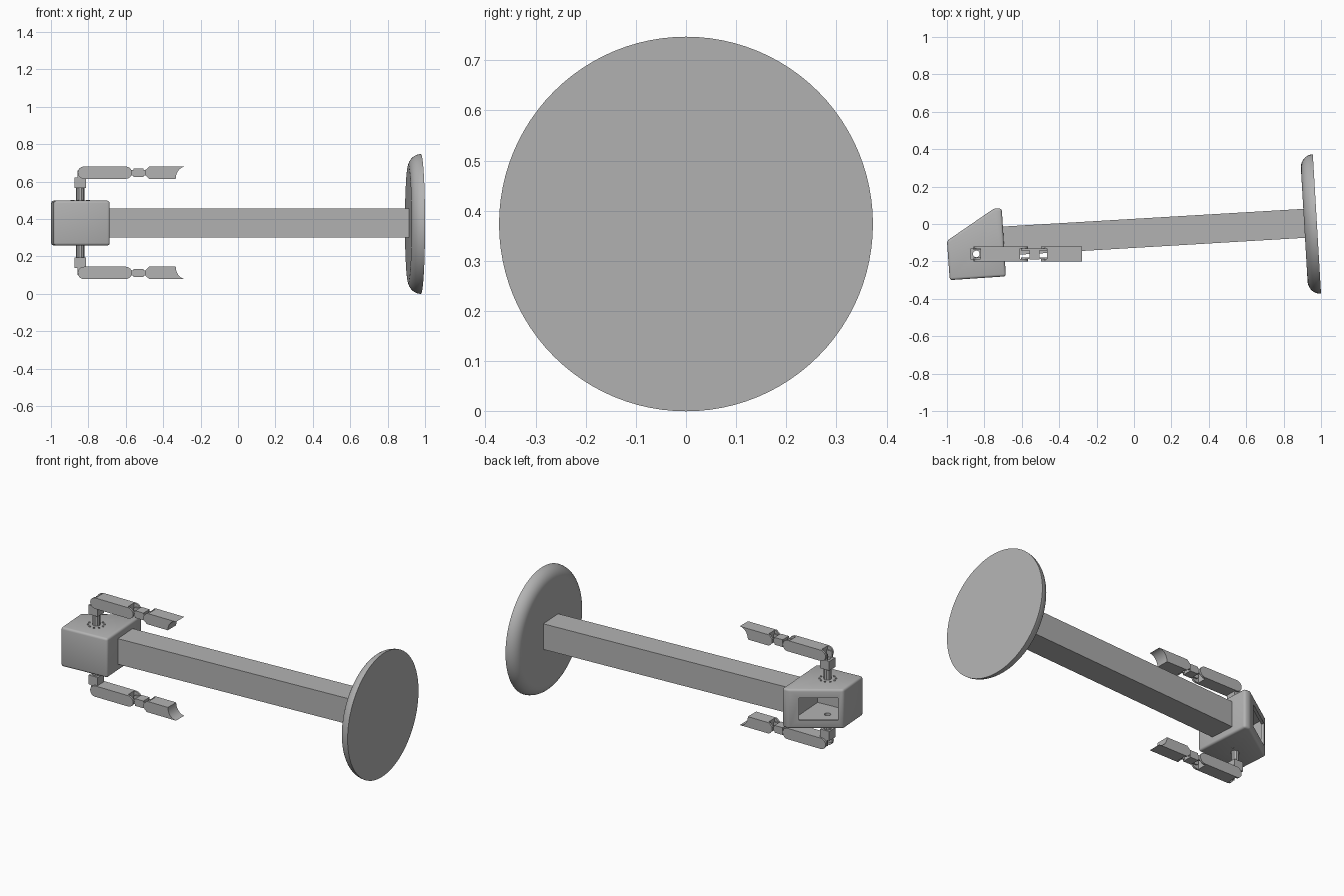
import bpy, bmesh, math
from mathutils import Vector, Matrix

if "Cube" in bpy.data.objects:
    bpy.data.objects.remove(bpy.data.objects["Cube"])

grey = bpy.data.materials.new("plain grey")
grey.use_nodes = True
grey.diffuse_color = (0.45, 0.45, 0.45, 1)
grey.node_tree.nodes["Principled BSDF"].inputs["Base Color"].default_value = grey.diffuse_color

MID = 0.38                   # height of the arms' mirror plane
PX, PY = -0.843, -0.16       # shoulder pivot and arm centre line


def add(name, bm):
    bmesh.ops.recalc_face_normals(bm, faces=bm.faces[:])
    mesh = bpy.data.meshes.new(name)
    bm.to_mesh(mesh)
    bm.free()
    mesh.materials.append(grey)
    ob = bpy.data.objects.new(name, mesh)
    bpy.context.collection.objects.link(ob)
    return ob


def prism(name, pts, a, b, place):
    """Extrude a flat outline between depths a and b; place maps (u, v, depth) to space."""
    bm = bmesh.new()
    lo, hi = ([bm.verts.new(place(u, v, d)) for u, v in pts] for d in (a, b))
    bm.faces.new(lo)
    bm.faces.new(hi)
    n = len(pts)
    for i in range(n):
        j = (i + 1) % n
        bm.faces.new((lo[i], lo[j], hi[j], hi[i]))
    return add(name, bm)


def upright(u, v, d):
    return (u, v, d)


def rect(u0, u1, v0, v1):
    return [(u0, v0), (u1, v0), (u1, v1), (u0, v1)]


def circle(r, n, cx=PX, cy=PY):
    return [(cx + r * math.cos(math.tau * i / n), cy + r * math.sin(math.tau * i / n))
            for i in range(n)]


def capsule(u0, u1, r, n=8):
    right = [(u1 - r + r * math.sin(math.pi * i / n), -r * math.cos(math.pi * i / n))
             for i in range(n + 1)]
    left = [(u0 + r - r * math.sin(math.pi * i / n), r * math.cos(math.pi * i / n))
            for i in range(n + 1)]
    return right + left


def bake(ob):
    deps = bpy.context.evaluated_depsgraph_get()
    mesh = bpy.data.meshes.new_from_object(ob.evaluated_get(deps))
    ob.modifiers.clear()
    ob.data = mesh


def cut(ob, *cutters):
    for c in cutters:
        c.hide_render = True
        m = ob.modifiers.new("cut", "BOOLEAN")
        m.operation, m.solver, m.object = "DIFFERENCE", "EXACT", c
    bake(ob)
    for c in cutters:
        bpy.data.objects.remove(c)


def smooth(ob):
    bpy.ops.object.select_all(action="DESELECT")
    ob.select_set(True)
    bpy.context.view_layer.objects.active = ob
    bpy.ops.object.shade_smooth_by_angle(angle=math.radians(35))


# Round base: lathe a flat disc with a rounded back rim, axis along the shaft
tilt = math.radians(3.37)
frame = Matrix.Translation((0.978, 0, 0.3735)) @ Matrix.Rotation(tilt, 4, "Z")
R, T, ROUND = 0.3735, 0.068, 0.07
profile = [(0, 0), (0, R)]
for i in range(1, 11):
    a = math.pi / 2 * i / 10
    profile.append((-T * math.sin(a), R - ROUND + ROUND * math.cos(a)))
profile.append((-T, 0))
bm = bmesh.new()
ring = [bm.verts.new((x, 0, r)) for x, r in profile]
edges = [bm.edges.new(pair) for pair in zip(ring, ring[1:])]
bmesh.ops.spin(bm, geom=ring + edges, cent=(0, 0, 0), axis=(1, 0, 0),
               angle=math.tau, steps=96, use_merge=True)
bmesh.ops.remove_doubles(bm, verts=bm.verts[:], dist=1e-5)
bm.transform(frame)
smooth(add("base_disc", bm))

# Square shaft
prism("shaft", rect(-1.685, -0.06, -0.07, 0.085), 0.3, 0.456,
      lambda u, v, d: frame @ Vector((u, v, d - 0.3735)))

# Hollow head with a window in its slanted back face
outline = [(-1, -0.09), (-0.745, 0.085), (-0.707, 0.082), (-0.685, -0.28), (-0.985, -0.3)]
head = prism("head", outline, 0.259, 0.498, upright)
bev = head.modifiers.new("bevel", "BEVEL")
bev.width, bev.segments = 0.013, 3
bake(head)
inner = [(-0.84 + (x + 0.84) * 0.85, -0.12 + (y + 0.12) * 0.85) for x, y in outline]
cavity = prism("cavity_cutter", inner, 0.28, 0.477, upright)
p0, p1 = (Vector(p) for p in outline[:2])
along = p1 - p0
out = Vector((-along.y, along.x)).normalized()
w0, w1 = p0 + along * 0.1, p0 + along * 0.8
window = prism("window_cutter",
               [w0 - out * 0.04, w1 - out * 0.04, w1 + out * 0.04, w0 + out * 0.04],
               0.31, 0.447, upright)
bore = prism("bore_cutter", circle(0.018, 16), 0.1, 0.65, upright)
cut(head, cavity, window, bore)
smooth(head)


def hand_outline(start):
    """Side outline of the hand with a scooped end."""
    scoop = []
    for i in range(9):
        a = math.pi / 2 * i / 8
        scoop.append((-0.278 - 0.055 * math.sin(a), 0.033 - 0.066 * (1 - math.cos(a))))
    return start + scoop


def build_arm(side, s):
    def z(h):
        return MID + s * h

    def sideways(u, v, d):
        return (u, PY + d, z(0.268 + v))

    def pair(name, pts, a, b):
        for tag, k in (("front", -1), ("back", 1)):
            smooth(prism(f"{side}_{name}_{tag}", pts, k * a, k * b, sideways))

    # Shoulder: hollow axle, hollow block and two lugs
    for name, pts, a, b in (("axle", circle(0.022, 10), 0.105, 0.187),
                            ("shoulder_block", rect(PX - 0.031, PX + 0.029, PY - 0.03, PY + 0.03),
                             0.185, 0.242)):
        ob = prism(f"{side}_{name}", pts, z(a), z(b), upright)
        cut(ob, prism("bore_cutter", circle(0.018, 16), 0, 0.76, upright))
    pair("shoulder_lug", rect(PX - 0.015, PX + 0.022, -0.035, 0.012), 0.02, 0.028)

    # Ring of small teeth around the axle
    for i in range(10):
        a = math.tau * i / 10
        cx, cy = PX + 0.046 * math.cos(a), PY + 0.046 * math.sin(a)
        prism(f"{side}_axle_tooth_{i}", circle(0.007, 4, cx, cy), z(0.115), z(0.122), upright)

    # Upper arm: solid core between round-ended side plates
    pair("upper_arm_plate", capsule(-0.857, -0.567, 0.033), 0.028, 0.04)
    prism(f"{side}_upper_arm", rect(-0.822, -0.61, -0.033, 0.033), -0.028, 0.028, sideways)

    # Elbow link
    prism(f"{side}_elbow", rect(-0.56, -0.505, -0.022, 0.022), -0.03, 0.03, sideways)
    pair("elbow_lug", capsule(-0.605, -0.46, 0.014), 0.019, 0.028)

    # Hand
    wrist = [(-0.475, -0.033), (-0.497, -0.012), (-0.497, 0.012), (-0.475, 0.033)]
    pair("hand_plate", hand_outline(wrist), 0.028, 0.04)
    smooth(prism(f"{side}_hand", hand_outline([(-0.466, -0.033), (-0.466, 0.033)]),
                 -0.028, 0.028, sideways))


build_arm("upper", 1)
build_arm("lower", -1)
